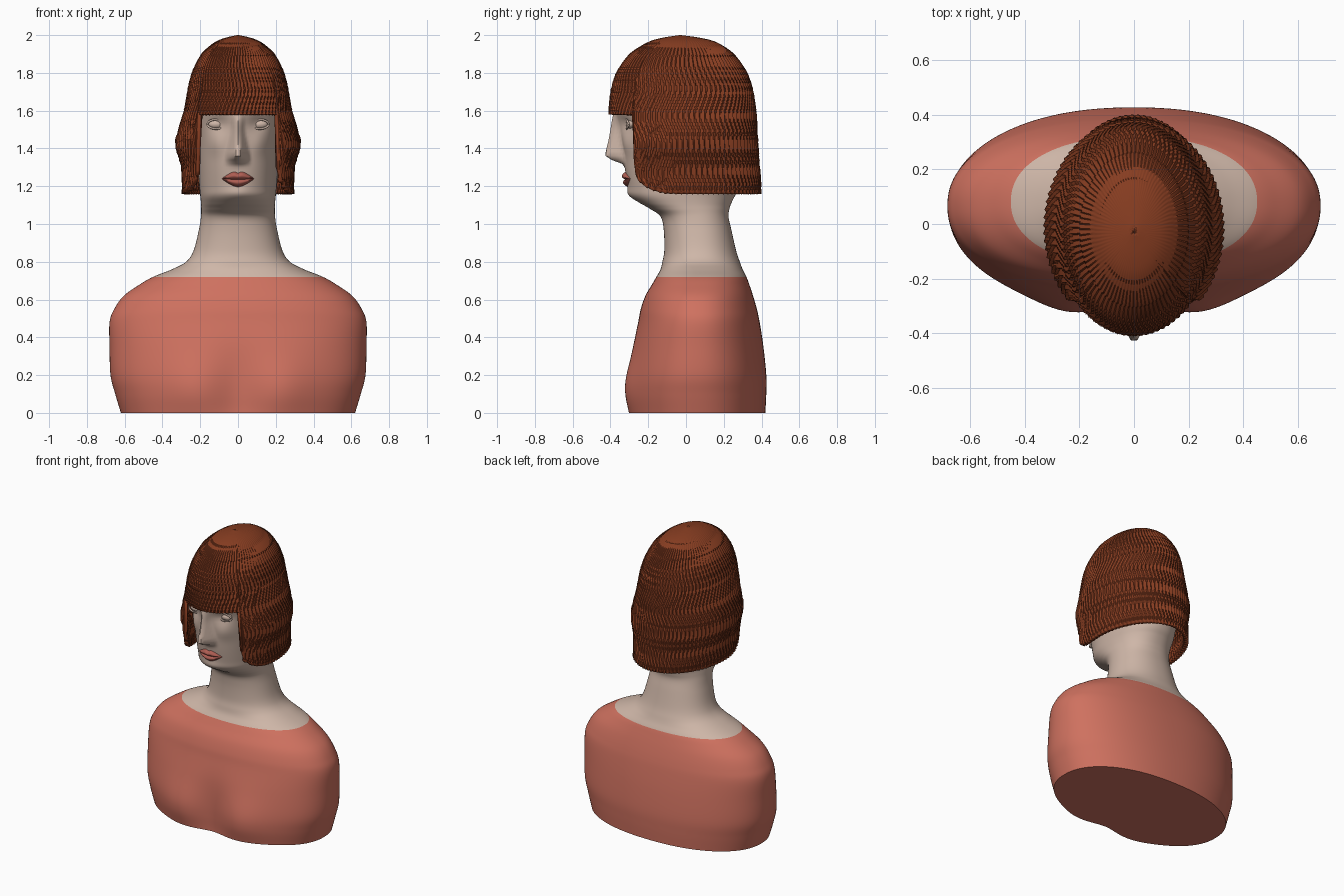
import bpy, bmesh
from math import sin, cos, pi, exp, sqrt
from mathutils import Vector
from mathutils.bvhtree import BVHTree

if "Cube" in bpy.data.objects:
    bpy.data.objects.remove(bpy.data.objects["Cube"])


def material(name, rgb):
    m = bpy.data.materials.new(name)
    m.use_nodes = True
    m.diffuse_color = (*rgb, 1)
    m.node_tree.nodes["Principled BSDF"].inputs["Base Color"].default_value = (*rgb, 1)
    return m


skin = material("skin", (0.62, 0.47, 0.39))
coral = material("coral top", (0.62, 0.165, 0.115))
auburn = material("auburn hair", (0.24, 0.046, 0.015))
rose = material("rose lips", (0.42, 0.11, 0.085))


def spline(keys, steps):
    """Catmull-Rom rows through the key rows."""
    k = [Vector(a) for a in keys]
    k = [k[0] * 2 - k[1]] + k + [k[-1] * 2 - k[-2]]
    rows = []
    for i in range(1, len(k) - 2):
        a, b, c, d = k[i - 1:i + 3]
        for s in range(steps):
            t = s / steps
            rows.append(b + (c - a) * t / 2 + (a * 2 - b * 5 + c * 4 - d) * t * t / 2
                        + (b * 3 - a - c * 3 + d) * t ** 3 / 2)
    return rows + [k[-2]]


def lerp_table(table, z):
    """Piecewise linear lookup in ascending (z, value) pairs."""
    if z <= table[0][0]:
        return table[0][1]
    for (a, p), (b, q) in zip(table, table[1:]):
        if z <= b:
            return p + (q - p) * (z - a) / (b - a)
    return table[-1][1]


def bump(x, z, cx, cz, rx, rz):
    return exp(-((x - cx) / rx) ** 2 - ((z - cz) / rz) ** 2)


def grid_object(name, rows, mats, closed=True, caps=(False, False), angle=0.7):
    """Skin a list of point rows into one object."""
    bm = bmesh.new()
    vs = [[bm.verts.new(p) for p in row] for row in rows]
    n = len(rows[0])
    for a, b in zip(vs, vs[1:]):
        for j in range(n if closed else n - 1):
            k = (j + 1) % n
            bm.faces.new((a[j], a[k], b[k], b[j]))
    if caps[0]:
        bm.faces.new(vs[0][::-1])
    if caps[1]:
        bm.faces.new(vs[-1])
    bmesh.ops.remove_doubles(bm, verts=bm.verts, dist=1e-5)
    bmesh.ops.recalc_face_normals(bm, faces=bm.faces)
    me = bpy.data.meshes.new(name)
    bm.to_mesh(me)
    bm.free()
    ob = bpy.data.objects.new(name, me)
    bpy.context.collection.objects.link(ob)
    for m in mats:
        me.materials.append(m)
    smooth(ob, angle)
    return ob


def smooth(ob, angle):
    bpy.ops.object.select_all(action='DESELECT')
    ob.select_set(True)
    bpy.context.view_layer.objects.active = ob
    bpy.ops.object.shade_smooth_by_angle(angle=angle)


# Body sections: height, half width, front y, back y
NECKLINE = 0.72
sections = [
    (0, .62, -.305, .42), (.1, .65, -.315, .425), (.2, .675, -.31, .425), (.35, .68, -.285, .41),
    (.48, .68, -.255, .39), (.55, .655, -.24, .375), (.62, .605, -.215, .355),
    (.68, .52, -.18, .335), (NECKLINE, .45, -.157, .32), (.76, .35, -.135, .30),
    (.8, .275, -.125, .285), (.86, .235, -.115, .265), (.97, .207, -.118, .24),
    (1.04, .196, -.135, .225), (1.08, .195, -.19, .23), (1.11, .196, -.24, .24),
    (1.15, .2, -.29, .26), (1.2, .205, -.305, .29), (1.3, .213, -.325, .32),
    (1.45, .225, -.345, .34), (1.6, .24, -.375, .34), (1.75, .23, -.355, .32),
    (1.85, .17, -.26, .25), (1.92, .05, -.1, .1)]
NOSE_DEPTH = [(1.315, 0), (1.35, .092), (1.37, .094), (1.5, .045), (1.6, .004), (1.65, 0)]
NOSE_WIDTH = [(1.33, .07), (1.37, .066), (1.5, .034), (1.6, .04)]


def body_point(row, a):
    z, w, f, b = row
    e = 2 / 2.2
    c, s = cos(a), sin(a)
    x = w * abs(c) ** e * (1 if c > 0 else -1)
    y = (f + b) / 2 + (b - f) / 2 * abs(s) ** e * (1 if s > 0 else -1)
    if s < 0:
        ax = abs(x)
        # Bust, then sockets, cheeks and nose
        y += .035 * bump(x, z, 0, .1, .12, .22) - .025 * bump(ax, z, .25, .13, .14, .17)
        if z > 1.1:
            y += .028 * bump(ax, z, .105, 1.53, .06, .045)
            y -= .012 * bump(ax, z, .12, 1.42, .05, .05)
            y -= .012 * bump(x, z, 0, 1.16, .07, .04)
            width = lerp_table(NOSE_WIDTH, z)
            y -= lerp_table(NOSE_DEPTH, z) * min(1, max(0, 1.2 * (1 - ax / width)))
    return x, y, z


N = 160
body = grid_object("body", [[body_point(r, 2 * pi * j / N) for j in range(N)]
                            for r in spline(sections, 7)], [skin, coral], caps=(True, True))
for p in body.data.polygons:
    p.material_index = int(p.center.z < NECKLINE)

bm = bmesh.new()
bm.from_mesh(body.data)
tree = BVHTree.FromBMesh(bm)
bm.free()


def face_y(x, z):
    return tree.ray_cast(Vector((x, -1, z)), Vector((0, 1, 0)))[0].y


# Lips: one bulging patch each, resting on the face
def lip(name, height):
    rows = []
    for i in range(9):
        v = i / 8
        row = []
        for j in range(33):
            u = j / 16 - 1
            dip = .012 * exp(-(u / .16) ** 2) if height > 0 else 0
            edge = abs(height) * (1 - abs(u) ** 1.6) - dip
            x = .086 * u
            z = 1.236 + .004 * u * u + v * edge * (1 if height > 0 else -1)
            puff = .022 * sin(pi * (.12 + .88 * v)) * sqrt(max(0, 1 - u * u))
            row.append((x, face_y(x, z) - puff - .001, z))
        rows.append(row)
    grid_object(name, rows, [rose], closed=False, angle=1)


lip("upper_lip", .046)
lip("lower_lip", -.04)


# Eyes with rims of lid around them
def lid(name, cx, cy, cz, height):
    cu = bpy.data.curves.new(name, 'CURVE')
    cu.dimensions = '3D'
    cu.bevel_depth = .0055
    cu.bevel_resolution = 2
    cu.use_fill_caps = True
    sp = cu.splines.new('POLY')
    sp.points.add(16)
    for i, p in enumerate(sp.points):
        t = pi * i / 16
        p.co = (cx + .047 * cos(t), cy - .012 * sin(t), cz + height * sin(t), 1)
    cu.materials.append(skin)
    bpy.context.collection.objects.link(bpy.data.objects.new(name, cu))


for side, label in ((1, "left"), (-1, "right")):
    x, z = side * .115, 1.528
    y = face_y(x, z)
    bpy.ops.mesh.primitive_uv_sphere_add(segments=32, ring_count=16, location=(x, y + .008, z))
    eye = bpy.context.object
    eye.name = label + "_eye"
    eye.scale = (.042, .024, .024)
    eye.data.materials.append(skin)
    smooth(eye, 1)
    lid(label + "_upper_lid", x, y, z, .025)
    lid(label + "_lower_lid", x, y, z, -.024)

# Hair sections: height, half width, front y, back y
hair_keys = [
    (2, .004, -.034, -.026), (1.985, .07, -.13, .08), (1.96, .125, -.205, .165),
    (1.9, .19, -.295, .25), (1.8, .24, -.365, .32), (1.7, .265, -.395, .353),
    (1.6, .283, -.405, .368), (1.5, .312, -.405, .374), (1.42, .327, -.405, .378),
    (1.3, .298, -.405, .388), (1.2, .292, -.405, .394), (1.14, .296, -.405, .396)]
hair_rows = spline(hair_keys, 12)
STRANDS, PER = 84, 4


def hair_row(z):
    for a, b in zip(hair_rows, hair_rows[1:]):
        if a.x >= z >= b.x:
            return a.lerp(b, (a.x - z) / (a.x - b.x))
    return hair_rows[-1]


def hem(s):
    """Lower edge: fringe in front, rounded corner, then level."""
    y = .4 * s
    if y < -.268:
        return 1.58
    t = max(0, min(1, -y / .268))
    return 1.16 + .14 * (1 - sqrt(1 - t ** 3))


def hair_point(t, j):
    a = 2 * pi * j / (STRANDS * PER)
    z = 2 - (2 - hem(sin(a))) * t ** 1.35
    z, w, f, b = hair_row(z)
    # Overlapping strands that sway down the length
    phase = (j / PER + .9 * sin(z * 21) * min(1, (2 - z) * 3)) % 1
    grow = .011 * (phase - .4) * min(1, (2 - z) * 9)
    return ((w + grow) * cos(a), (f + b) / 2 + ((b - f) / 2 + grow) * sin(a), z)


hair = grid_object("hair", [[hair_point(i / 56, j) for j in range(STRANDS * PER)]
                            for i in range(57)], [auburn], angle=0.6)
shell = hair.modifiers.new("thickness", 'SOLIDIFY')
shell.thickness = .022
shell.offset = -1
